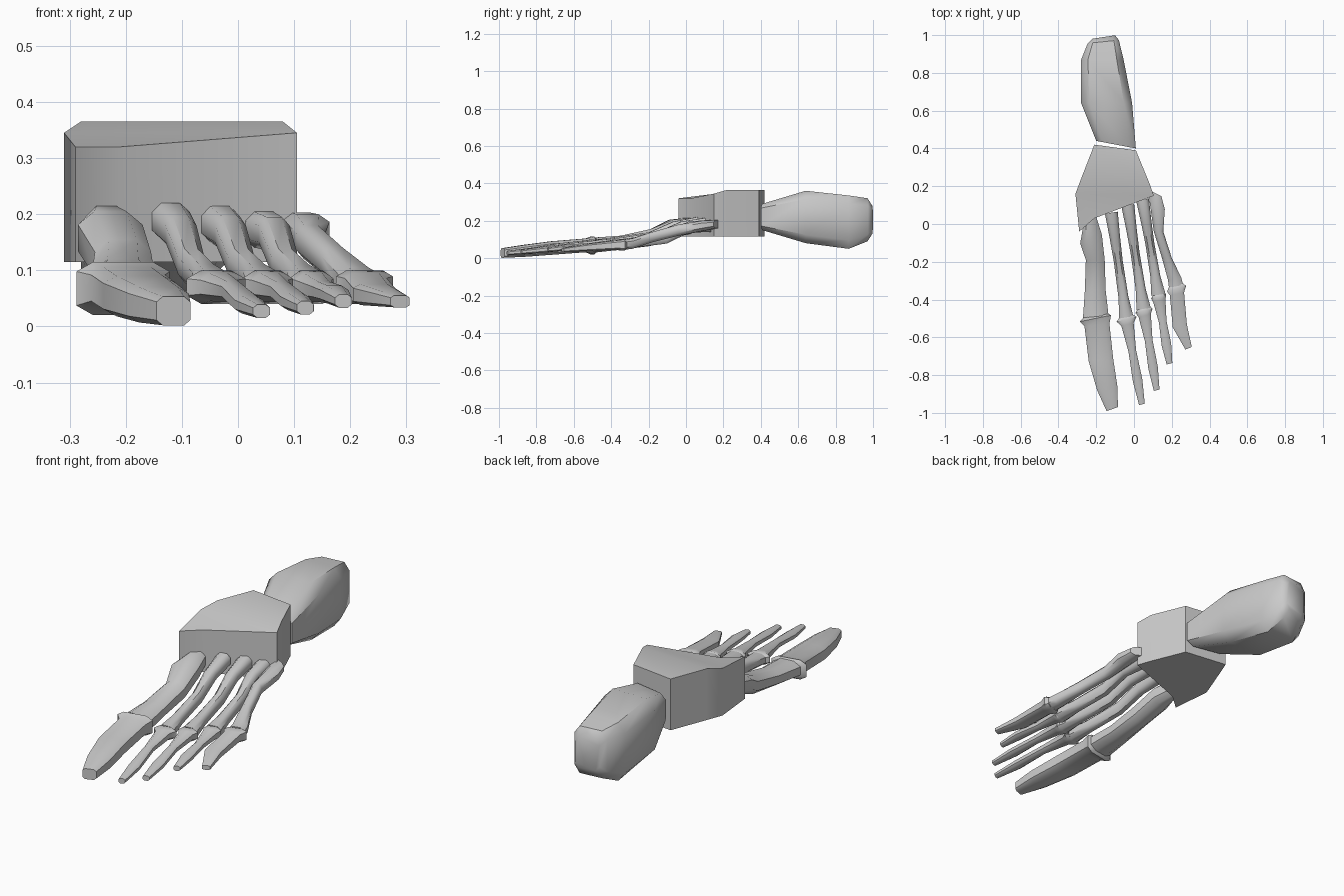
import bpy, bmesh


def finish(name, bm, angle):
    bmesh.ops.recalc_face_normals(bm, faces=bm.faces[:])
    me = bpy.data.meshes.new(name)
    bm.to_mesh(me)
    bm.free()
    ob = bpy.data.objects.new(name, me)
    bpy.context.collection.objects.link(ob)
    bpy.ops.object.select_all(action='DESELECT')
    ob.select_set(True)
    bpy.context.view_layer.objects.active = ob
    bpy.ops.object.shade_smooth_by_angle(angle=angle)
    return ob


def loft(name, sections, chamfer=0.25, angle=0.8):
    """Skin chamfered rectangles: (left, right, y, bottom, top, y slant per x)."""
    bm = bmesh.new()
    rings = []
    c = 1 - 2 * chamfer
    shape = [(c, -1), (1, -c), (1, c), (c, 1), (-c, 1), (-1, c), (-1, -c), (-c, -1)]
    for l, r, y, b, t, k in sections:
        hx, hz = (r - l) / 2, (t - b) / 2
        rings.append([bm.verts.new(((l + r) / 2 + u * hx, y + k * u * hx,
                                    (b + t) / 2 + v * hz)) for u, v in shape])
    for a, b in zip(rings, rings[1:]):
        for i in range(8):
            j = (i + 1) % 8
            bm.faces.new((a[i], a[j], b[j], b[i]))
    bm.faces.new(rings[0])
    bm.faces.new(rings[-1])
    return finish(name, bm, angle)


# heel bone
loft("heel_bone", [
    (-0.20, 0.01, 0.42, 0.15, 0.29, -0.19),
    (-0.28, -0.01, 0.64, 0.08, 0.36, 0),
    (-0.28, -0.055, 0.87, 0.05, 0.335, 0),
    (-0.245, -0.08, 0.965, 0.09, 0.32, 0.1),
    (-0.22, -0.10, 0.99, 0.13, 0.28, 0.15)], 0.16)

# ankle block: flat underside, top sloping down toward the toes
outline = [(-0.21, 0.42, 0.365), (-0.28, 0.24, 0.365), (-0.31, 0.16, 0.345),
           (-0.29, -0.04, 0.32), (-0.21, 0.03, 0.32), (0.105, 0.15, 0.345),
           (0.08, 0.22, 0.365), (0.01, 0.39, 0.365)]
bm = bmesh.new()
top = [bm.verts.new(p) for p in outline]
low = [bm.verts.new((x, y, 0.115)) for x, y, z in outline]
for i in range(8):
    j = (i + 1) % 8
    bm.faces.new((top[i], top[j], low[j], low[i]))
bm.faces.new([top[i] for i in (0, 1, 6, 7)])
bm.faces.new([top[i] for i in (1, 2, 5, 6)])
bm.faces.new([top[i] for i in (2, 3, 4, 5)])
bm.faces.new(low)
finish("ankle_block", bm, 0.6)

# big toe ray
loft("big_metatarsal", [
    (-0.27, -0.20, 0.01, 0.13, 0.215, 0.8),
    (-0.285, -0.17, -0.08, 0.11, 0.205, 0.4),
    (-0.255, -0.155, -0.19, 0.065, 0.155, 0),
    (-0.26, -0.15, -0.35, 0.045, 0.12, 0),
    (-0.27, -0.135, -0.49, 0.03, 0.11, 0.1)])
loft("big_toe", [
    (-0.265, -0.135, -0.485, 0.03, 0.105, 0.15),
    (-0.288, -0.122, -0.50, 0.02, 0.115, 0.2),
    (-0.262, -0.13, -0.535, 0.032, 0.105, 0.1),
    (-0.24, -0.11, -0.72, 0.018, 0.09, 0.1),
    (-0.195, -0.088, -0.87, 0.007, 0.07, 0.2),
    (-0.145, -0.085, -0.98, 0.002, 0.053, 0.35)], 0.18)

# smaller rays: base x, base y, base top z, head x, head y, head width, tip x, tip y, tip z
rays = [(-0.12, 0.06, 0.22, -0.04, -0.50, 0.105, 0.042, -0.955, 0.027),
        (-0.033, 0.10, 0.215, 0.052, -0.455, 0.09, 0.12, -0.88, 0.033),
        (0.045, 0.13, 0.205, 0.13, -0.38, 0.08, 0.188, -0.74, 0.045)]
for n, (bx, by, bz, hx, hy, w, tx, ty, tz) in enumerate(rays, 2):
    secs = []
    for t, width, cz, h in [(0, 0.068, bz - 0.032, 0.064), (0.23, 0.055, 0.165, 0.06),
                            (0.46, 0.047, 0.108, 0.06), (0.8, 0.052, 0.083, 0.055),
                            (0.99, 0.075, 0.07, 0.056)]:
        x, y = bx + (hx - bx) * t, by + (hy - by) * t
        secs.append((x - width / 2, x + width / 2, y, cz - h / 2, cz + h / 2, 0.15))
    loft(f"metatarsal_{n}", secs)
    secs = []
    for t, width, cz, h in [(-0.02, 0.75 * w, 0.07, 0.05), (0.01, w, 0.07, 0.06),
                            (0.07, 0.065, 0.07, 0.05), (0.38, 0.04, 0.062, 0.036),
                            (0.72, 0.05, tz + 0.012, 0.032), (1, 0.03, tz, 0.024)]:
        x, y = hx + (tx - hx) * t, hy + (ty - hy) * t
        secs.append((x - width / 2, x + width / 2, y, cz - h / 2, cz + h / 2, 0.25))
    loft(f"toe_{n}", secs)

# outer ray
loft("outer_metatarsal", [
    (0.075, 0.145, 0.165, 0.16, 0.203, -0.5),
    (0.085, 0.163, 0.09, 0.145, 0.20, -0.3),
    (0.105, 0.155, -0.04, 0.12, 0.18, 0),
    (0.148, 0.20, -0.18, 0.085, 0.14, 0),
    (0.18, 0.25, -0.29, 0.05, 0.105, 0.2),
    (0.185, 0.26, -0.33, 0.045, 0.10, 0.2)])
loft("outer_toe", [
    (0.185, 0.26, -0.325, 0.045, 0.095, 0.25),
    (0.175, 0.276, -0.342, 0.04, 0.10, 0.3),
    (0.19, 0.265, -0.37, 0.045, 0.095, 0.2),
    (0.205, 0.28, -0.54, 0.038, 0.075, 0.2),
    (0.272, 0.306, -0.658, 0.034, 0.055, 0.4)], 0.18)
